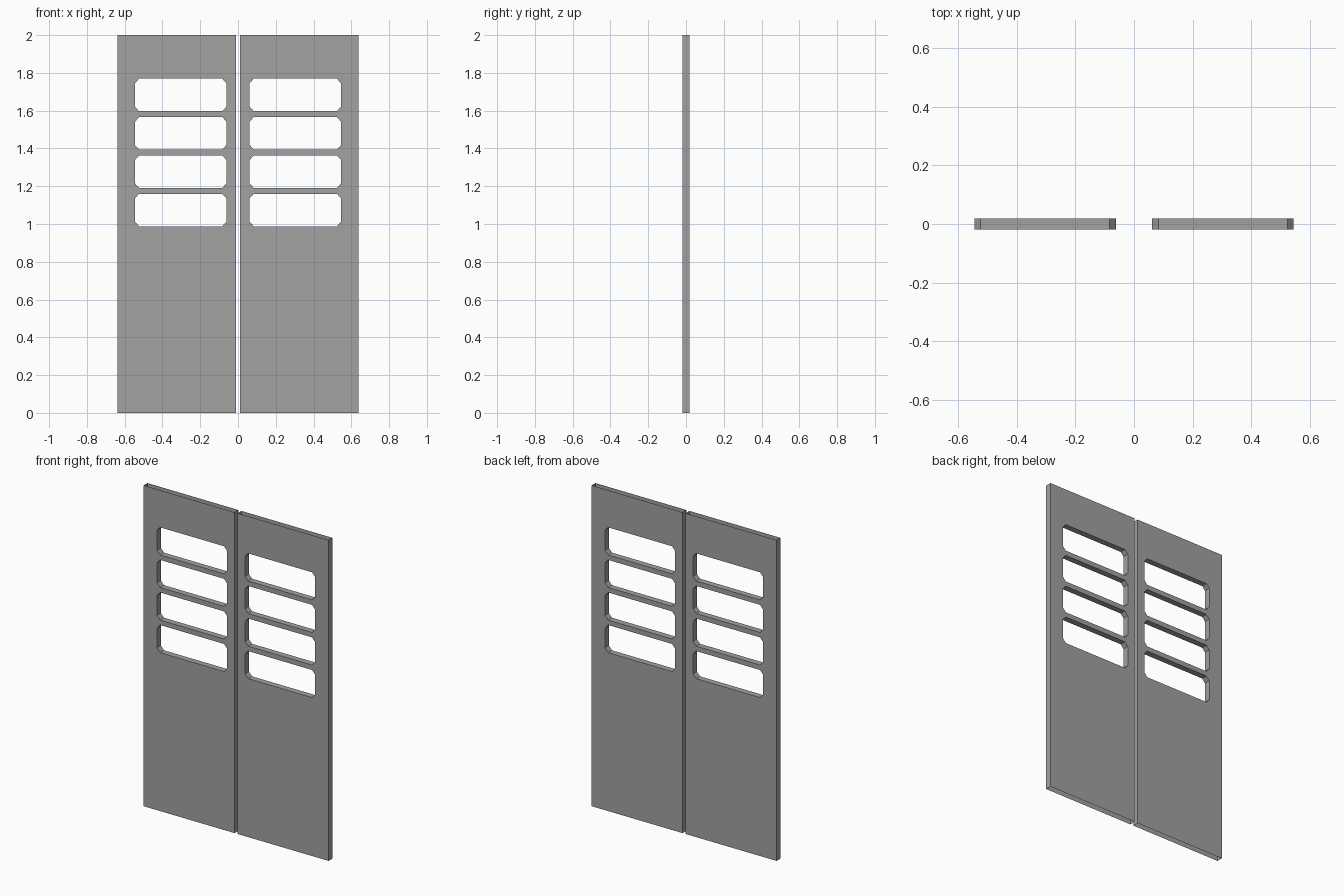
import bpy
import bmesh

if "Cube" in bpy.data.objects:
    bpy.data.objects.remove(bpy.data.objects["Cube"])

HALF_DEPTH = 0.019
HEIGHT = 2.0
LEAF = (0.011, 0.638)            # inner and outer edge of one leaf
WINDOW = (0.062, 0.545)          # inner and outer edge of each opening
WINDOW_H, PITCH, FIRST_Z = 0.172, 0.203, 0.988
CUT_X, CUT_Z = 0.021, 0.024      # clipped opening corners

grey = bpy.data.materials.new("door grey")
grey.diffuse_color = (0.36, 0.36, 0.36, 1)
grey.use_nodes = True
grey.node_tree.nodes["Principled BSDF"].inputs["Base Color"].default_value = grey.diffuse_color


def clipped_rect(x0, x1, z0, z1):
    a, b = CUT_X, CUT_Z
    return [(x0 + a, z0), (x1 - a, z0), (x1, z0 + b), (x1, z1 - b),
            (x1 - a, z1), (x0 + a, z1), (x0, z1 - b), (x0, z0 + b)]


def door_leaf(name, side):
    bm = bmesh.new()
    outline = [(LEAF[0], 0), (LEAF[1], 0), (LEAF[1], HEIGHT), (LEAF[0], HEIGHT)]
    loops = [outline]
    for i in range(4):
        z = FIRST_Z + i * PITCH
        loops.append(clipped_rect(*WINDOW, z, z + WINDOW_H))

    # Front and back skins with the four openings
    rings = []
    for y in (-HALF_DEPTH, HALF_DEPTH):
        skin = [[bm.verts.new((side * x, y, z)) for x, z in loop] for loop in loops]
        edges = [bm.edges.new((r[k], r[(k + 1) % len(r)]))
                 for r in skin for k in range(len(r))]
        bmesh.ops.triangle_fill(bm, edges=edges, use_beauty=True,
                                normal=(0, 1 if y > 0 else -1, 0))
        rings.append(skin)

    # Opening reveals and the two long side edges; leaf ends stay open
    for n, (front, back) in enumerate(zip(*rings)):
        for k in range(len(front)):
            if n == 0 and k in (0, 2):
                continue
            j = (k + 1) % len(front)
            bm.faces.new((front[k], front[j], back[j], back[k]))

    # Consistent outward normals
    bmesh.ops.recalc_face_normals(bm, faces=bm.faces[:])
    bm.normal_update()
    front_face = next(f for f in bm.faces
                      if all(v.co.y < 0 for v in f.verts))
    if front_face.normal.y > 0:
        bmesh.ops.reverse_faces(bm, faces=bm.faces[:])

    mesh = bpy.data.meshes.new(name)
    bm.to_mesh(mesh)
    bm.free()
    mesh.materials.append(grey)
    bpy.context.collection.objects.link(bpy.data.objects.new(name, mesh))


door_leaf("left_door_leaf", -1)
door_leaf("right_door_leaf", 1)
